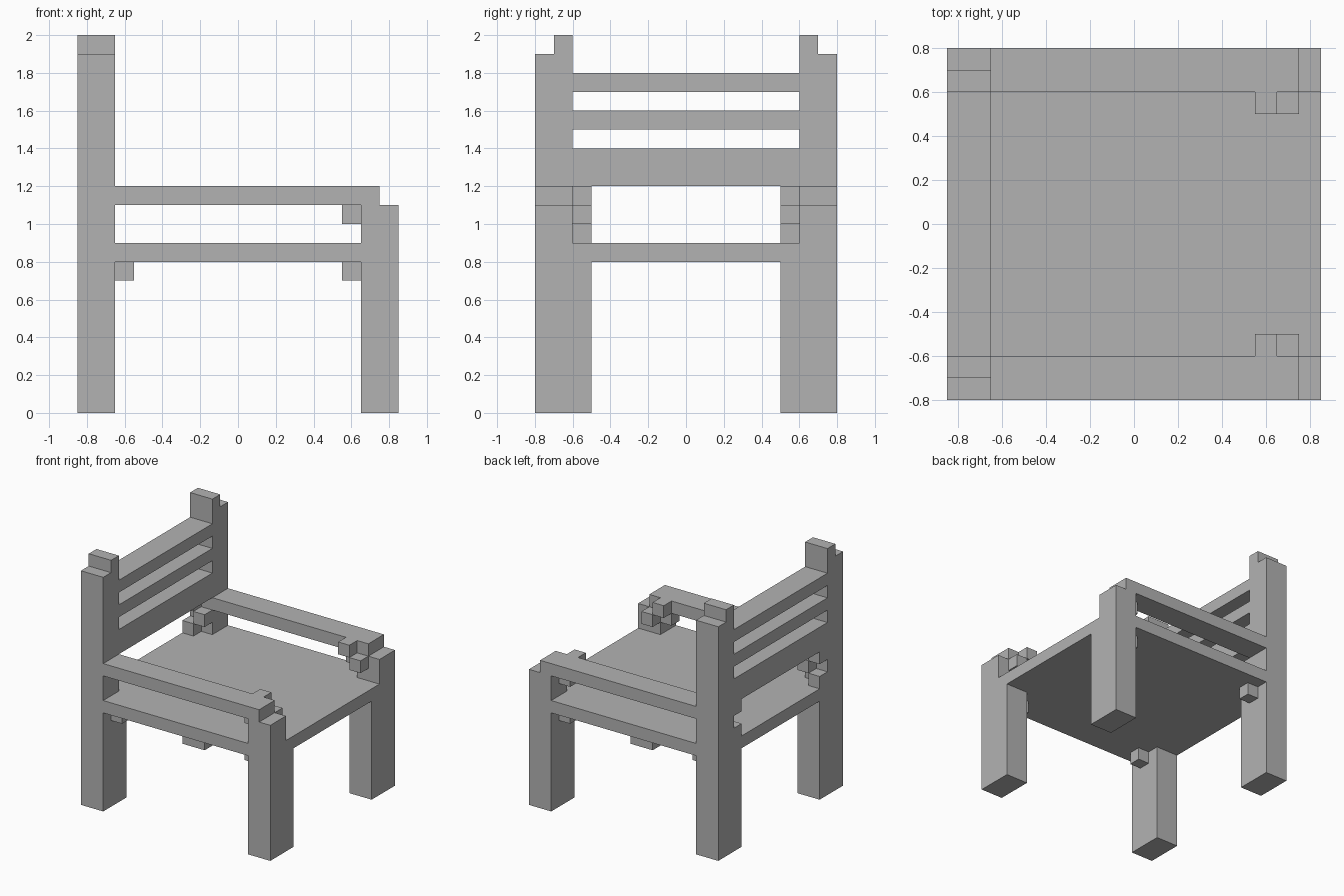
import bpy
import bmesh
from mathutils import Matrix, Vector

cube = bpy.data.objects.get("Cube")
if cube:
    bpy.data.objects.remove(cube, do_unlink=True)

# One plain grey for the whole chair
GREY = (0.45, 0.45, 0.45, 1.0)
grey = bpy.data.materials.new("plain_grey")
grey.use_nodes = True
grey.diffuse_color = GREY
bsdf = next(n for n in grey.node_tree.nodes if n.type == "BSDF_PRINCIPLED")
bsdf.inputs["Base Color"].default_value = GREY


def block(name, boxes, paired=False):
    """Boxes given as ((x0, x1), (y0, y1), (z0, z1)); paired ones mirror over y."""
    bm = bmesh.new()
    for spans in boxes:
        low, high = (Vector(corner) for corner in zip(*spans))
        place = Matrix.Translation((low + high) / 2) @ Matrix.Diagonal((*(high - low), 1))
        bmesh.ops.create_cube(bm, size=1, matrix=place)
    mesh = bpy.data.meshes.new(name)
    bm.to_mesh(mesh)
    bm.free()
    mesh.materials.append(grey)
    obj = bpy.data.objects.new(name, mesh)
    bpy.context.collection.objects.link(obj)
    if paired:
        mirror = obj.modifiers.new("two_sides", "MIRROR")
        mirror.use_axis = (False, True, False)
        mirror.use_mirror_merge = False
    return obj


U = 0.1                      # block unit
BACK = (-0.85, -0.65)        # depth of the backrest and rear legs
FRONT = (0.65, 0.85)         # depth of the front legs
SIDE = (0.6, 0.8)            # width of posts and armrests


def unit(x, y, z):
    return ((x, x + U), (y, y + U), (z, z + U))


# Seat
block("seat", [((-0.85, 0.85), (-0.8, 0.8), (0.8, 0.9))])

# Legs
for name, depth in (("rear_legs", BACK), ("front_legs", FRONT)):
    block(name, [(depth, (0.5, 0.8), (0, 0.8))], paired=True)

# Backrest posts with stepped tops
block("back_posts", [(BACK, SIDE, (0.9, 1.9)), (BACK, (0.6, 0.7), (1.9, 2.0))], paired=True)

# Backrest slats
for name, height in (("lower", (1.2, 1.4)), ("middle", (1.5, 1.6)), ("upper", (1.7, 1.8))):
    block(name + "_back_slat", [(BACK, (-0.6, 0.6), height)])

# Armrests and their front posts
block("arm_posts", [(FRONT, SIDE, (0.9, 1.1))], paired=True)
block("armrests", [((-0.65, 0.75), SIDE, (1.1, 1.2))], paired=True)

# Small corner brackets made of staggered blocks
block("arm_brackets", [unit(0.55, 0.5, 1.1), unit(0.65, 0.5, 1.0), unit(0.55, 0.6, 1.0)], paired=True)
block("back_brackets", [unit(-0.85, 0.5, 0.9), unit(-0.75, 0.5, 1.0), unit(-0.85, 0.5, 1.1)], paired=True)
block("seat_brackets", [unit(x, 0.6, 0.7) for x in (-0.65, 0.55)], paired=True)
